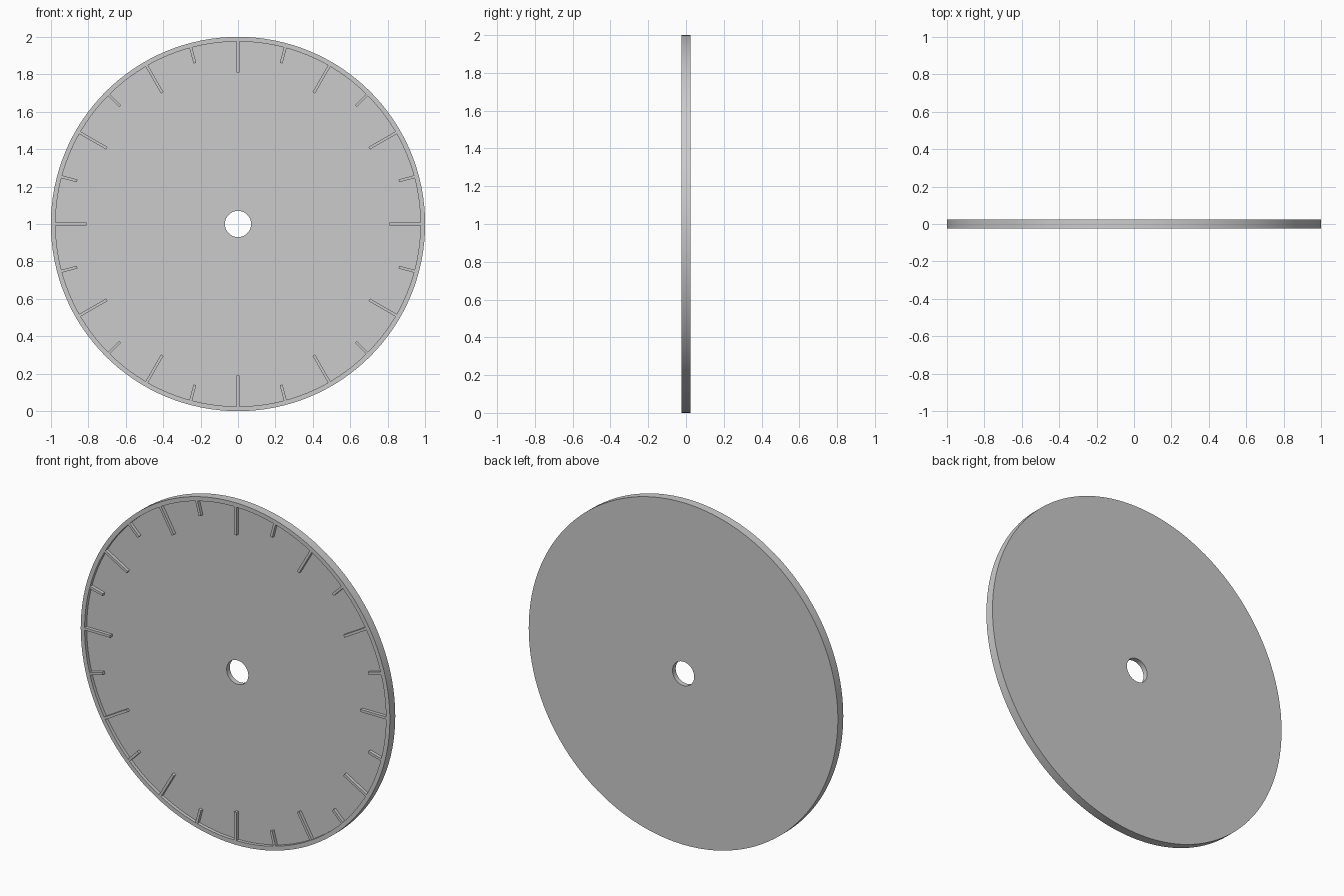
import bpy
import math
from mathutils import Matrix, Vector

cube = bpy.data.objects.get("Cube")
if cube:
    bpy.data.objects.remove(cube, do_unlink=True)

SEGMENTS = 128
FRONT, FLOOR, BACK = -0.025, -0.005, 0.025
RIM_INNER = 0.975

grey = bpy.data.materials.new("plain grey")
grey.use_nodes = True
colour = (0.6, 0.6, 0.6, 1)
grey.diffuse_color = colour
grey.node_tree.nodes["Principled BSDF"].inputs["Base Color"].default_value = colour


def add_object(name, verts, faces):
    mesh = bpy.data.meshes.new(name)
    mesh.from_pydata(verts, [], faces)
    mesh.materials.append(grey)
    obj = bpy.data.objects.new(name, mesh)
    bpy.context.collection.objects.link(obj)
    return obj


def lathe(name, profile):
    """Turn a closed (radius, y) profile around the dial axis."""
    n = len(profile)
    verts, faces = [], []
    for s in range(SEGMENTS):
        a = math.tau * s / SEGMENTS
        verts += [(r * math.cos(a), y, 1 + r * math.sin(a)) for r, y in profile]
        t = (s + 1) % SEGMENTS
        for i in range(n):
            j = (i + 1) % n
            faces.append((s * n + i, s * n + j, t * n + j, t * n + i))
    return add_object(name, verts, faces)


def tick(name, inner, angle, width=0.015):
    """Raised radial bar running from the inner radius to the rim."""
    bpy.ops.mesh.primitive_cube_add(size=1)
    obj = bpy.context.object
    obj.name = name
    outer = RIM_INNER + 0.002
    size = Vector((outer - inner, FLOOR - FRONT, width))
    place = Matrix.Translation((0, 0, 1)) @ Matrix.Rotation(angle, 4, "Y")
    shift = Matrix.Translation(((inner + outer) / 2, (FRONT + FLOOR) / 2 + 0.001, 0))
    obj.data.transform(place @ shift @ Matrix.Diagonal((*size, 1)))
    obj.data.materials.append(grey)


# Dial plate with a centre hole, recessed face and raised rim
dial = lathe("dial_plate", [(0.07, FLOOR), (RIM_INNER, FLOOR), (RIM_INNER, FRONT),
                            (1, FRONT), (1, BACK), (0.07, BACK)])
bpy.ops.object.select_all(action="DESELECT")
dial.select_set(True)
bpy.context.view_layer.objects.active = dial
bpy.ops.object.mode_set(mode="EDIT")
bpy.ops.mesh.select_all(action="SELECT")
bpy.ops.mesh.normals_make_consistent(inside=False)
bpy.ops.object.mode_set(mode="OBJECT")
bpy.ops.object.shade_smooth_by_angle(angle=math.radians(30))

# Long hour marks alternating with short half-hour marks
for i in range(24):
    angle = math.tau * i / 24
    if i % 2 == 0:
        tick(f"hour_mark_{i // 2 + 1}", 0.81, angle)
    else:
        tick(f"half_hour_mark_{i // 2 + 1}", 0.89, angle)
